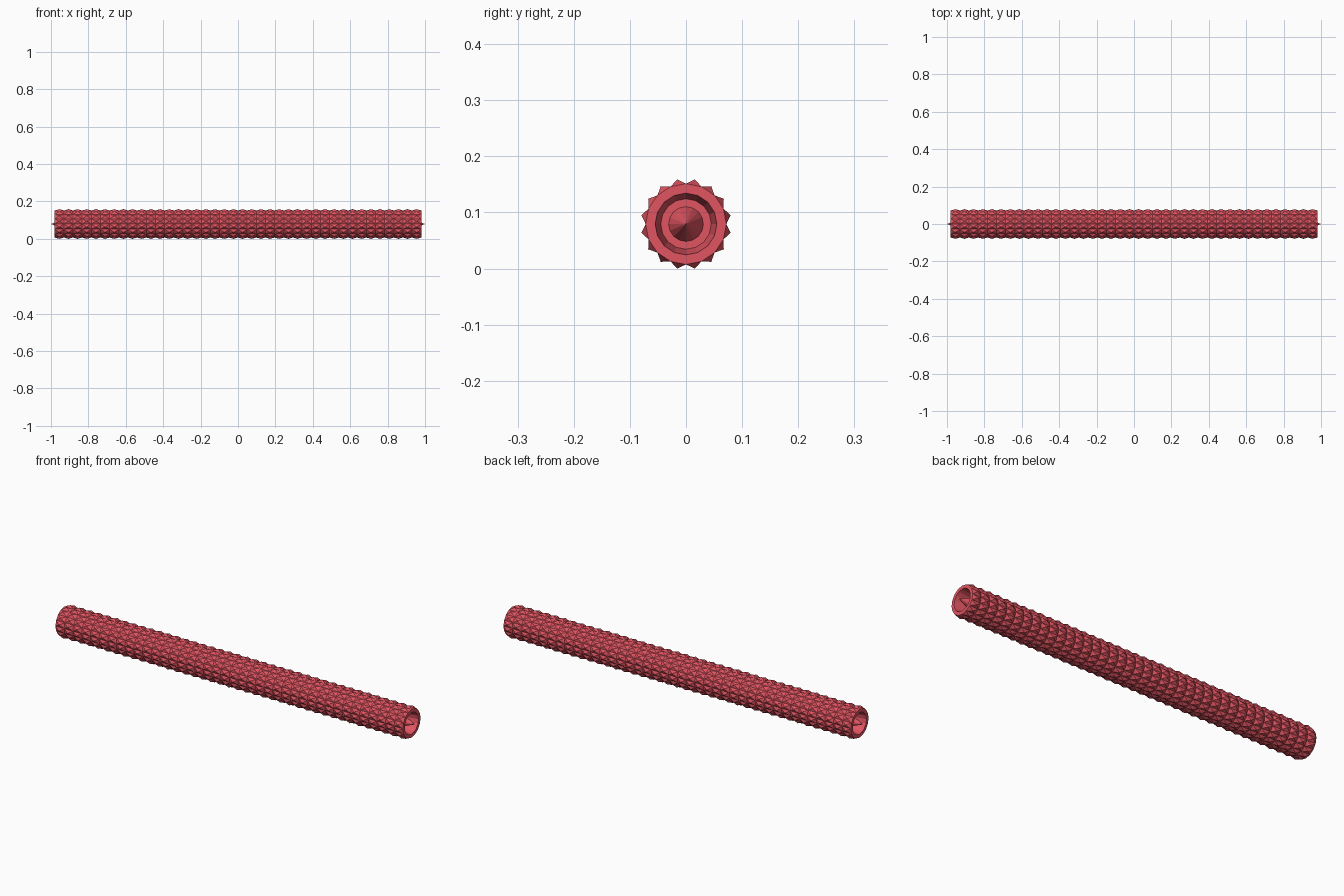
import bpy, bmesh
from math import sin, cos, tau

if "Cube" in bpy.data.objects:
    bpy.data.objects.remove(bpy.data.objects["Cube"])

SIDES, ROWS = 16, 40
BASE, TIP, HALF = 0.072, 0.081, 0.98
CENTRE_Z = TIP * cos(tau / SIDES / 2)

red = bpy.data.materials.new("red")
red.diffuse_color = (0.75, 0.09, 0.12, 1)
red.use_nodes = True
red.node_tree.nodes["Principled BSDF"].inputs["Base Color"].default_value = red.diffuse_color


def ring(bm, x, r):
    return [bm.verts.new((x, r * cos(tau * i / SIDES), r * sin(tau * i / SIDES)))
            for i in range(SIDES)]


def bridge(bm, a, b):
    return [bm.faces.new((a[i], a[(i + 1) % SIDES], b[(i + 1) % SIDES], b[i]))
            for i in range(SIDES)]


bm = bmesh.new()
# studded sleeve: every grid cell becomes a small pyramid
rings = [ring(bm, -HALF + 2 * HALF * j / ROWS, BASE) for j in range(ROWS + 1)]
cells = [f for j in range(ROWS) for f in bridge(bm, rings[j], rings[j + 1])]
for v in bmesh.ops.poke(bm, faces=cells)["verts"]:
    k = TIP / (v.co.y ** 2 + v.co.z ** 2) ** 0.5
    v.co.y *= k
    v.co.z *= k

# each end: flat rim, tapered bore, bore floor and central point
for s, last in ((-1, rings[0]), (1, rings[-1])):
    for x, r in ((HALF, 0.055), (0.92, 0.045), (0.92, 0.031)):
        nxt = ring(bm, s * x, r)
        bridge(bm, last, nxt)
        last = nxt
    apex = bm.verts.new((s, 0, 0))
    for i in range(SIDES):
        bm.faces.new((last[i], last[(i + 1) % SIDES], apex))

bmesh.ops.recalc_face_normals(bm, faces=bm.faces)
mesh = bpy.data.meshes.new("studded_rod")
bm.to_mesh(mesh)
bm.free()
mesh.materials.append(red)
rod = bpy.data.objects.new("studded_rod", mesh)
rod.location.z = CENTRE_Z
bpy.context.collection.objects.link(rod)
